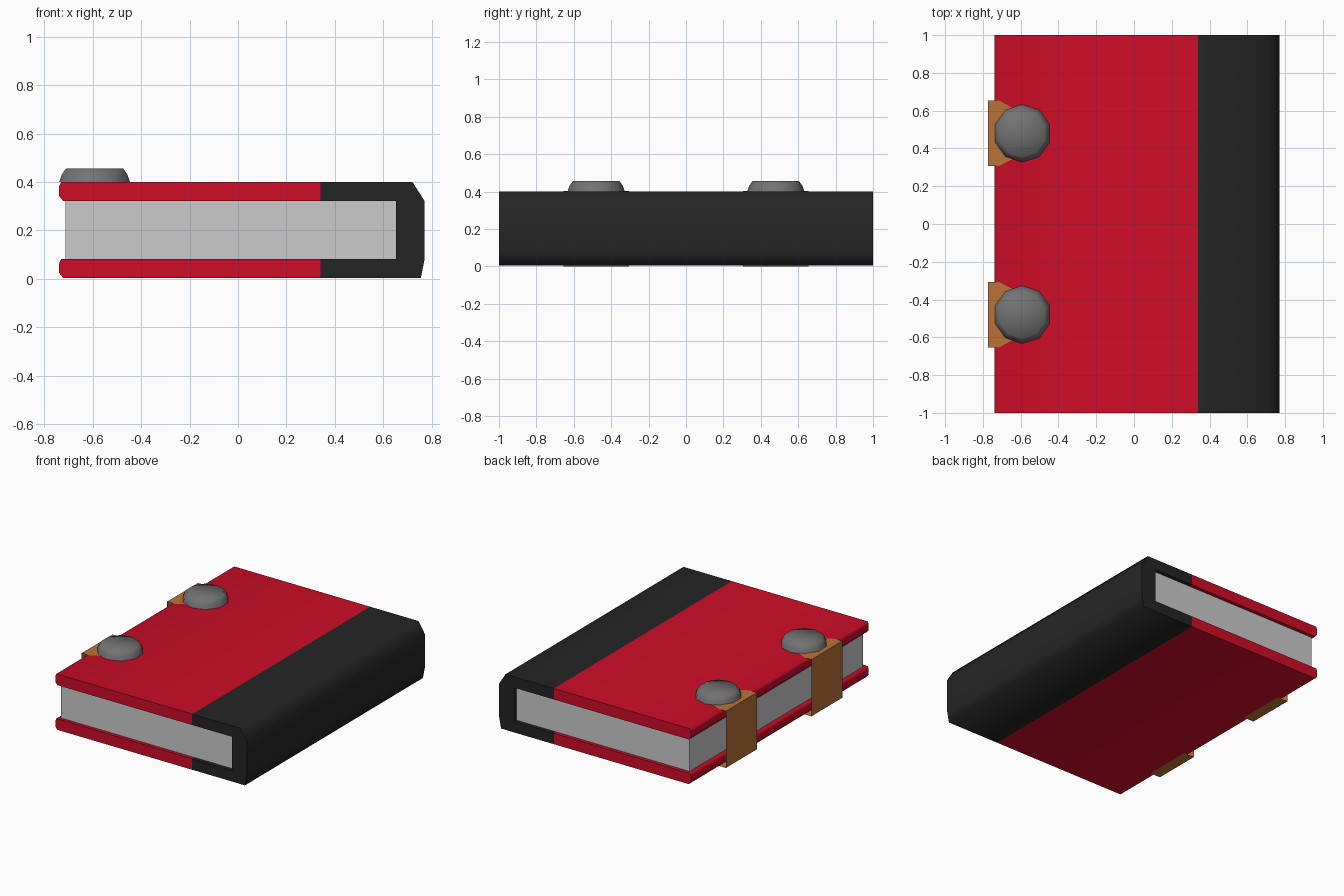
import bpy, math

if "Cube" in bpy.data.objects:
    bpy.data.objects.remove(bpy.data.objects["Cube"])


def material(name, rgb):
    m = bpy.data.materials.new(name)
    m.diffuse_color = (*rgb, 1)
    m.use_nodes = True
    m.node_tree.nodes["Principled BSDF"].inputs["Base Color"].default_value = m.diffuse_color
    return m


RED = material("red", (0.62, 0.004, 0.02))
BLACK = material("black", (0.018, 0.018, 0.018))
TAN = material("tan", (0.5, 0.17, 0.04))
METAL = material("metal", (0.17, 0.17, 0.17))


def make(name, verts, faces, mat=None, angle=50):
    me = bpy.data.meshes.new(name)
    me.from_pydata(verts, [], faces)
    if mat:
        me.materials.append(mat)
    ob = bpy.data.objects.new(name, me)
    bpy.context.collection.objects.link(ob)
    bpy.ops.object.select_all(action='DESELECT')
    ob.select_set(True)
    bpy.context.view_layer.objects.active = ob
    bpy.ops.object.shade_smooth_by_angle(angle=math.radians(angle))
    return ob


def extrude_y(name, profile, half, mat=None, angle=50):
    """Solid with an anticlockwise (x, z) profile, running from -half to half in y."""
    n = len(profile)
    verts = [(x, y, z) for y in (-half, half) for x, z in profile]
    faces = [tuple(range(n)), tuple(reversed(range(n, 2 * n)))]
    faces += [(i, i + n, (i + 1) % n + n, (i + 1) % n) for i in range(n)]
    return make(name, verts, faces, mat, angle)


# Red cover boards with a rounded fore edge
for name, z in (("bottom_cover", 0.004), ("top_cover", 0.322)):
    extrude_y(name, [(-0.722, z), (0.34, z), (0.34, z + 0.078), (-0.73, z + 0.078),
                     (-0.738, z + 0.06), (-0.738, z + 0.02)], 1.0, RED, 80)

# Black spine wrapping round the back
extrude_y("spine", [(0.34, 0.004), (0.755, 0.004), (0.77, 0.08), (0.77, 0.322),
                    (0.72, 0.4), (0.34, 0.4), (0.34, 0.322), (0.652, 0.322),
                    (0.652, 0.082), (0.34, 0.082)], 1.0, BLACK, 85)

# Page block
extrude_y("pages", [(-0.711, 0.08), (0.655, 0.08), (0.655, 0.324), (-0.711, 0.324)], 0.975)

# Strap outline as (x, z, half width), and button rings as (radius, z)
STRAP = [(-0.69, 0, 0.174), (-0.772, 0, 0.174), (-0.772, 0.404, 0.174),
         (-0.715, 0.404, 0.174), (-0.56, 0.404, 0.09)]
RINGS = [(0.153, 0.4), (0.143, 0.43), (0.124, 0.456)]
SIDES = 10

for side, cy in (("front", -0.48), ("back", 0.48)):
    # Thin folded leather strap
    verts = [(x, cy + s * w, z) for x, z, w in STRAP for s in (-1, 1)]
    faces = [(2 * i, 2 * i + 2, 2 * i + 3, 2 * i + 1) for i in range(len(STRAP) - 1)]
    make(side + "_strap", verts, faces, TAN, 30)

    # Ten-sided domed button
    verts = [(-0.592 + r * math.cos(math.pi / 2 + k * math.tau / SIDES),
              cy + r * math.sin(math.pi / 2 + k * math.tau / SIDES), z)
             for r, z in RINGS for k in range(SIDES)]
    faces = [tuple(reversed(range(SIDES))), tuple(range(2 * SIDES, 3 * SIDES))]
    faces += [(j * SIDES + k, j * SIDES + (k + 1) % SIDES,
               (j + 1) * SIDES + (k + 1) % SIDES, (j + 1) * SIDES + k)
              for j in range(2) for k in range(SIDES)]
    make(side + "_button", verts, faces, METAL, 70)
